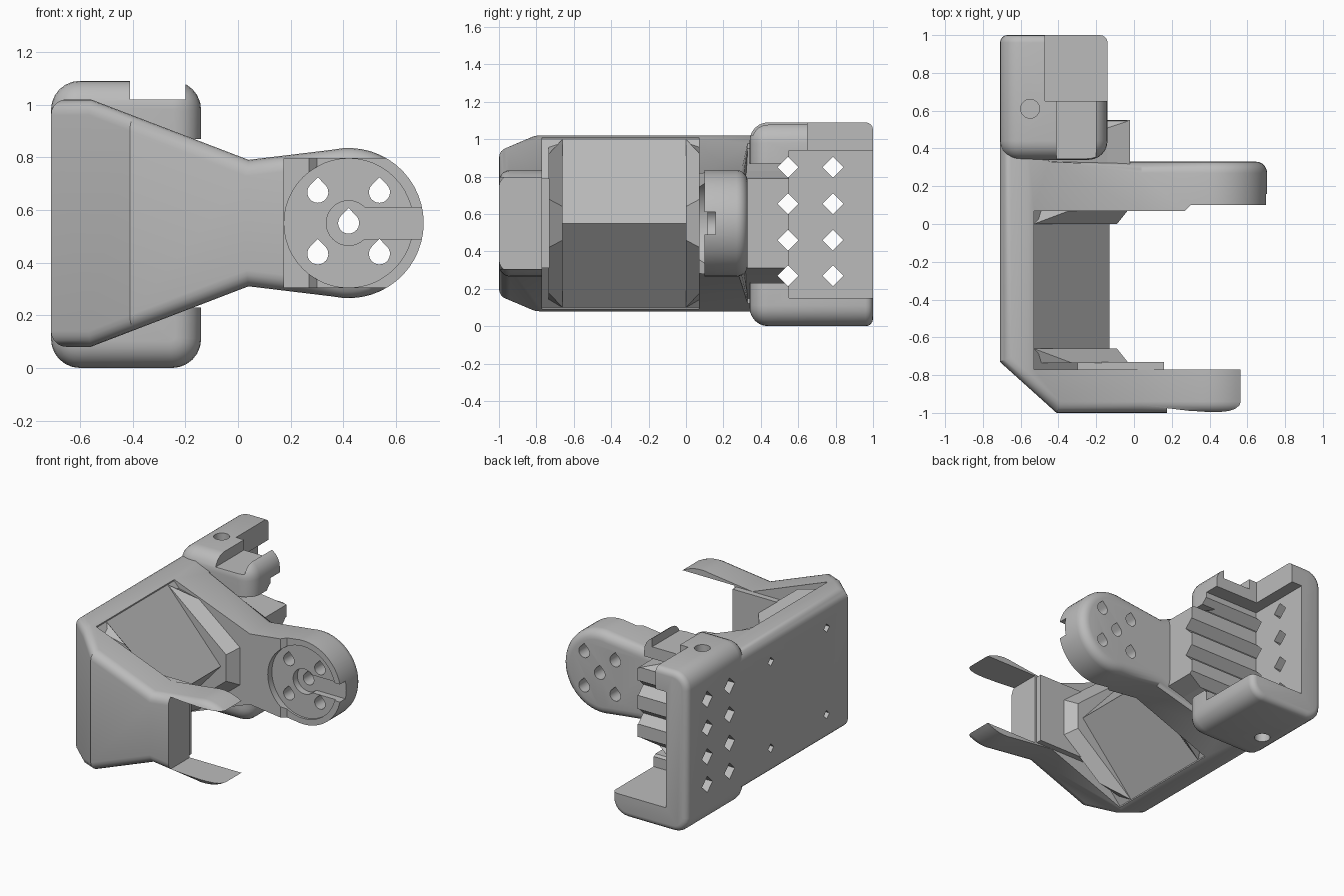
import bpy, bmesh, math
from mathutils import Vector

cube = bpy.data.objects.get("Cube")
if cube:
    bpy.data.objects.remove(cube, do_unlink=True)

GREY = (0.5, 0.5, 0.5, 1)
mat = bpy.data.materials.new("plain grey")
mat.use_nodes = True
mat.diffuse_color = GREY
mat.node_tree.nodes["Principled BSDF"].inputs["Base Color"].default_value = GREY

MID = 0.55            # height of the symmetry plane
HUB = (0.42, MID)     # centre of the round arm end
PLACE = {"X": lambda p, t: (t, p[0], p[1]),
         "Y": lambda p, t: (p[0], t, p[1]),
         "Z": lambda p, t: (p[0], p[1], t)}


def loft(name, axis, pts_a, a, pts_b, b):
    """Solid between two matching outlines at a and b along an axis."""
    bm = bmesh.new()
    lo = [bm.verts.new(PLACE[axis](p, a)) for p in pts_a]
    hi = [bm.verts.new(PLACE[axis](p, b)) for p in pts_b]
    bm.faces.new(lo)
    bm.faces.new(hi)
    n = len(lo)
    for i in range(n):
        j = (i + 1) % n
        bm.faces.new((lo[i], lo[j], hi[j], hi[i]))
    bmesh.ops.recalc_face_normals(bm, faces=bm.faces)
    mesh = bpy.data.meshes.new(name)
    bm.to_mesh(mesh)
    bm.free()
    mesh.materials.append(mat)
    ob = bpy.data.objects.new(name, mesh)
    bpy.context.collection.objects.link(ob)
    return ob


def prism(name, axis, pts, a, b):
    return loft(name, axis, pts, a, pts, b)


def box(name, x, y, z):
    return prism(name, "Z", [(x[0], y[0]), (x[1], y[0]), (x[1], y[1]), (x[0], y[1])], *z)


def arc(c, r, start=0, end=360, n=32):
    angles = [math.radians(start + (end - start) * i / n) for i in range(n + (abs(end - start) < 360))]
    return [(c[0] + r * math.cos(a), c[1] + r * math.sin(a)) for a in angles]


def diamond(c, r):
    return arc(c, r, n=4)


def teardrop(c, r):
    return arc(c, r, 135, 405, 16) + [(c[0], c[1] + r * 1.42)]


def combine(ob, other, op="DIFFERENCE"):
    """Apply a boolean and discard the tool."""
    other.hide_render = True
    mod = ob.modifiers.new(op, "BOOLEAN")
    mod.operation, mod.solver, mod.object = op, "EXACT", other
    bpy.context.view_layer.objects.active = ob
    bpy.ops.object.modifier_apply(modifier=mod.name)
    bpy.data.objects.remove(other, do_unlink=True)


def round_edges(ob, rule, width, segments=5):
    bm = bmesh.new()
    bm.from_mesh(ob.data)
    bmesh.ops.dissolve_limit(bm, angle_limit=0.01, verts=bm.verts, edges=bm.edges)
    bm.normal_update()
    edges = [e for e in bm.edges if len(e.link_faces) == 2 and rule(e)]
    bmesh.ops.bevel(bm, geom=edges, offset=width, segments=segments, profile=0.5,
                    affect="EDGES", clamp_overlap=False)
    bm.to_mesh(ob.data)
    bm.free()


# U-shaped frame: plan outline trimmed by the tapered arm outline
plan = [(-.71, .5), (-.71, -.73), (-.41, -1), (.8, -1), (.8, -.77), (-.53, -.77),
        (-.53, .07), (.27, .07), (.3, .1), (.8, .1), (.8, .33), (-.45, .33), (-.45, .5)]
upper = [(-.71, 1.02), (-.56, 1.02), (.04, .79)]
lower = [(x, 2 * MID - z) for x, z in reversed(upper)]
frame = prism("u_frame", "Z", plan, -.2, 1.3)
combine(frame, prism("arm_outline", "Y", upper + arc(HUB, .285, 102, -102, 28) + lower, -1.2, .7),
        "INTERSECT")


def outer_rim(e):
    def outline(f):
        return abs(f.normal.z) > .05 or f.normal.x > .5

    def outside(f):
        n, c = f.normal, f.calc_center_median()
        return abs(n.z) < .02 and (n.y < -.3 and c.y < -.8 or n.y > .9 and c.y > .3 or n.x < -.9)
    a, b = e.link_faces
    return outline(a) and outside(b) or outline(b) and outside(a)


round_edges(frame, outer_rim, .06)

# Open fork in the front arm, leaving two thin prongs
combine(frame, box("fork_cut", (.175, 1), (-1.2, -.6), (.305, .795)))

# Hub recess, keyhole slot and screw holes in the rear arm
combine(frame, prism("hub_recess", "Y", arc(HUB, .245, n=48), .04, .115))
combine(frame, prism("keyhole", "Y", arc(HUB, .085), .03, .16))
combine(frame, box("key_slot", (HUB[0], .9), (.03, .159), (.49, .61)))
combine(frame, prism("hub_hole", "Y", teardrop(HUB, .04), 0, .6))
for dx in (-.117, .117):
    for dz in (-.117, .117):
        combine(frame, prism("screw_hole", "Y", teardrop((HUB[0] + dx, MID + dz), .04), 0, .6))

# Small pilot holes in the outer wall
for y in (-.5, .1):
    for z in (MID - .295, MID + .295):
        combine(frame, prism("pilot_hole", "X", diamond((y, z), .03), -.8, -.6))

# Ridge filling the inside of the U
ridge = prism("inner_ridge", "Y", [(-.6, 1), (-.53, 1), (-.13, MID), (-.53, .1), (-.6, .1)], -.78, .08)

# Sloped cheeks where the ridge meets each arm
def symmetric(pts):
    return pts + [(x, 2 * MID - z) for x, z in reversed(pts)]


near = symmetric([(-.6, 1), (-.53, 1), (-.09, .64)])
far = symmetric([(-.6, .98), (-.33, .92), (-.03, .68)])
loft("rear_cheek", "Y", near, 0, far, .075)
loft("front_cheek", "Y", near, -.66, far, -.735)
box("front_arm_pad", (-.3, .16), (-.78, -.73), (.31, .79))

# Rear housing with rounded corners
housing = box("rear_housing", (-.71, -.14), (.34, 1), (0, 1.09))
round_edges(housing, lambda e: abs((e.verts[0].co - e.verts[1].co).y) > .3, .11, 6)
round_edges(housing, lambda e: all(v.co.y < .341 for v in e.verts), .1, 6)
round_edges(housing, lambda e: all(v.co.y > .999 for v in e.verts), .04, 4)
combine(housing, box("cavity", (-.55, 1), (.55, 1.2), (.15, .94)))
combine(housing, box("top_opening", (-.47, 1), (.65, 1.2), (.5, 1.3)))
combine(housing, box("top_slot", (-.41, -.2), (.2, .7), (1.02, 1.3)))
combine(housing, box("side_opening", (-.4, 1), (.2, .6), (.23, .87)))
for z in ((1.0, 1.2), (-.1, .08)):
    combine(housing, prism("bolt_hole", "Z", arc((-.55, .61), .05, n=24), *z))

# Toothed grip block behind the rear arm
grip = prism("toothed_grip", "Y", symmetric([(-.6, .98), (-.5, .97), (-.14, .83), (-.02, .79)]), .25, .55)

# Diamond holes pass through the wall and notch the grip into teeth
for z in (.27, .46, .655, .85):
    for y in (.545, .785):
        combine(housing, prism("diamond_hole", "X", diamond((y, z), .056), -1, .3))
    for part in (grip, frame):
        combine(part, prism("tooth_notch", "X", diamond((.545, z), .056), -1, .3))

# Smooth the rounded parts, keep crisp edges
for ob in (frame, housing):
    bpy.ops.object.select_all(action="DESELECT")
    ob.select_set(True)
    bpy.context.view_layer.objects.active = ob
    bpy.ops.object.shade_smooth_by_angle(angle=math.radians(30))
